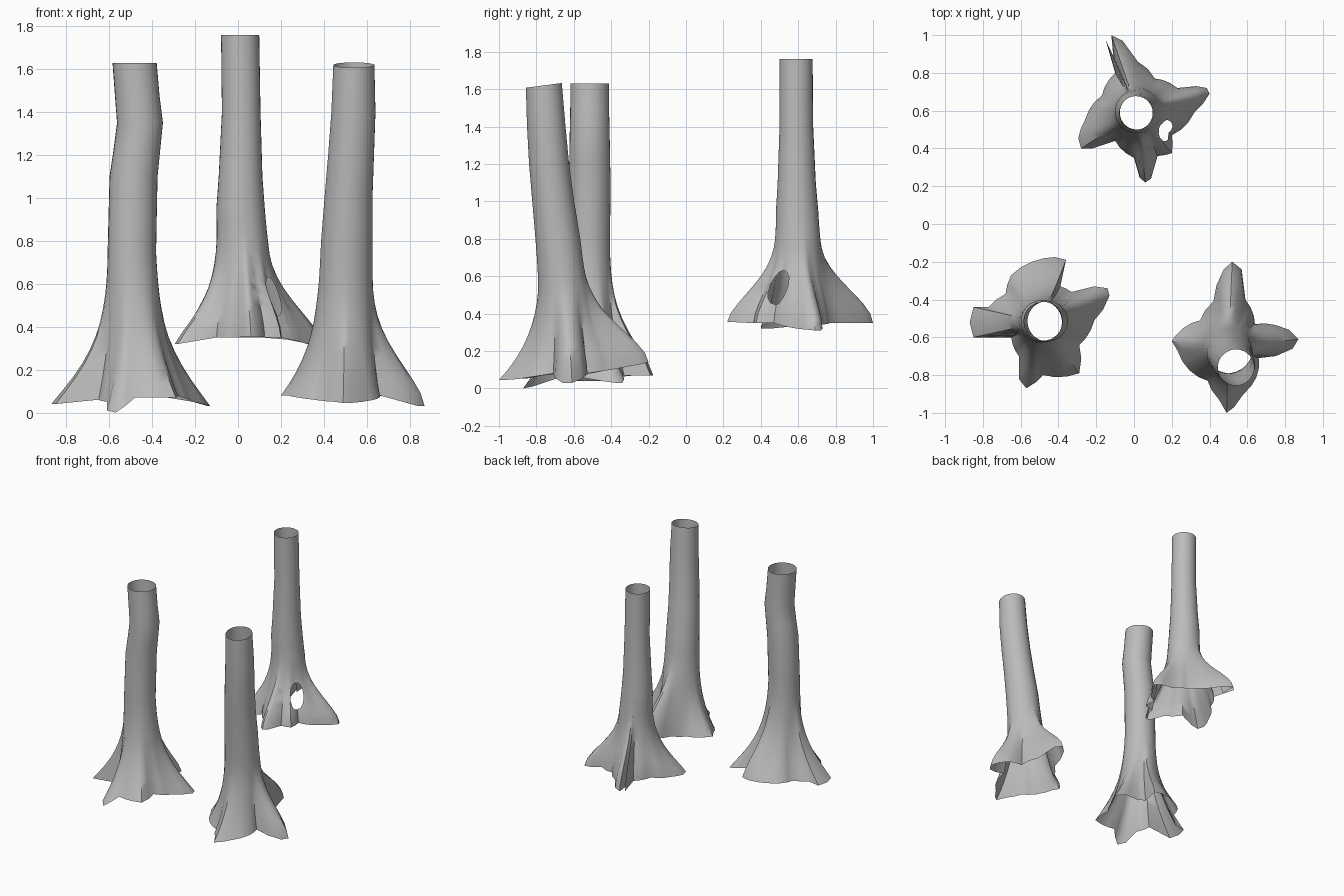
import bpy, bmesh, math
from mathutils import Vector

cube = bpy.data.objects.get("Cube")
if cube:
    bpy.data.objects.remove(cube)

bark = bpy.data.materials.new("grey_bark")
bark.use_nodes = True
GREY = (0.5, 0.5, 0.5, 1)
bark.diffuse_color = GREY
bark.node_tree.nodes["Principled BSDF"].inputs["Base Color"].default_value = GREY


def core(path, z):
    """Centre x, centre y and radius of the trunk at a height."""
    if z <= path[0][0]:
        return path[0][1:]
    for a, b in zip(path, path[1:]):
        if z <= b[0]:
            k = (z - a[0]) / (b[0] - a[0])
            return [p + (q - p) * k for p, q in zip(a[1:], b[1:])]
    return path[-1][1:]


def columns(foot, cx, cy, bulge):
    """Foot outline in polar form, with wide gaps subdivided."""
    keys = []
    for x, y, z, *own in foot:
        angle = math.atan2(y - cy, x - cx) % math.tau
        keys.append((angle, math.hypot(x - cx, y - cy), z, own[0] if own else bulge))
    keys.sort()
    out = []
    for a, b in zip(keys, keys[1:] + [(keys[0][0] + math.tau, *keys[0][1:])]):
        n = max(1, math.ceil((b[0] - a[0]) / 0.25))
        out += [[p + (q - p) * i / n for p, q in zip(a, b)] for i in range(n)]
    return out


def trunk(name, path, foot, flare_top, bulge, tilt=0, knot=None):
    cx, cy, _ = path[0][1:]
    cols = columns(foot, cx, cy, bulge)
    bm = bmesh.new()
    rows = []
    # Root flare, from the uneven foot edge up to the plain trunk
    steps = 12
    for s in range(steps + 1):
        t = s / steps
        row = []
        for angle, reach, low, a in cols:
            z = low + (flare_top - low) * t
            x, y, r = core(path, z)
            f = (1 - t ** a) ** (1 + 2 * a)
            d = Vector((math.cos(angle), math.sin(angle)))
            p = (Vector((x, y)) + d * r).lerp(Vector((cx, cy)) + d * reach, f)
            row.append(bm.verts.new((p.x, p.y, z)))
        rows.append(row)
    # Plain trunk up to the open top
    for z, x, y, r in path:
        if z > flare_top + 0.02:
            slope = tilt if z == path[-1][0] else 0
            rows.append([bm.verts.new((x + r * math.cos(c[0]), y + r * math.sin(c[0]),
                                       z + slope * r * math.sin(c[0]))) for c in cols])
    n = len(cols)
    for low, high in zip(rows, rows[1:]):
        for i in range(n):
            j = (i + 1) % n
            bm.faces.new((low[i], low[j], high[j], high[i]))
    if knot:
        cut_knothole(bm, *knot)
    mesh = bpy.data.meshes.new(name)
    bm.to_mesh(mesh)
    bm.free()
    mesh.materials.append(bark)
    obj = bpy.data.objects.new(name, mesh)
    bpy.context.collection.objects.link(obj)
    bpy.ops.object.select_all(action="DESELECT")
    obj.select_set(True)
    bpy.context.view_layer.objects.active = obj
    bpy.ops.object.shade_smooth_by_angle(angle=math.radians(50))


def cut_knothole(bm, centre, facing, half_width, half_height, sides=14):
    """Open an oval hole through the wall on one side."""
    centre, facing = Vector(centre), Vector(facing).normalized()
    side, up = Vector((-facing.y, facing.x, 0)), Vector((0, 0, 1))

    def near(face, size):
        v = face.calc_center_median() - centre
        return abs(v.dot(side)) < size and abs(v.z) < size and v.dot(facing) > -0.1

    planes = []
    for i in range(sides):
        a = math.tau * i / sides
        point = centre + side * half_width * math.cos(a) + up * half_height * math.sin(a)
        normal = (side * math.cos(a) / half_width + up * math.sin(a) / half_height).normalized()
        planes.append((point, normal))
    for point, normal in planes:
        faces = [f for f in bm.faces if near(f, 0.15)]
        parts = set(faces) | {e for f in faces for e in f.edges} | {v for f in faces for v in f.verts}
        bmesh.ops.bisect_plane(bm, geom=list(parts), plane_co=point, plane_no=normal)
    inside = [f for f in bm.faces if near(f, 0.15) and all(
        (f.calc_center_median() - p).dot(m) < 0 for p, m in planes)]
    bmesh.ops.delete(bm, geom=inside, context="FACES")


# Crooked trunk: path is height, centre x, centre y, radius
trunk("crooked_trunk",
      [(0, -.48, -.52, .12), (.5, -.49, -.52, .12), (.75, -.495, -.52, .113),
       (1.1, -.487, -.515, .112), (1.22, -.472, -.515, .109), (1.35, -.457, -.515, .107),
       (1.48, -.47, -.515, .104), (1.63, -.482, -.515, .103)],
      [(-.87, -.52, .04), (-.85, -.6, .04), (-.65, -.6, .06), (-.61, -.7, .05),
       (-.61, -.82, .01), (-.57, -.87, 0), (-.48, -.8, .07), (-.29, -.79, .07),
       (-.29, -.64, .08), (-.21, -.51, .05), (-.13, -.38, .03), (-.14, -.34, .03),
       (-.21, -.33, .05), (-.33, -.36, .07), (-.39, -.33, .07), (-.36, -.19, .07, 1.4),
       (-.42, -.175, .07, 1.4), (-.54, -.2, .07), (-.65, -.27, .07), (-.68, -.37, .06),
       (-.77, -.44, .05), (-.85, -.44, .04)],
      .8, 1.1)

# Leaning trunk
trunk("leaning_trunk",
      [(0, .5, -.65, .13), (.5, .5, -.655, .127), (.8, .507, -.685, .12),
       (1.0, .515, -.71, .112), (1.2, .527, -.732, .107), (1.4, .538, -.747, .103),
       (1.62, .54, -.76, .096)],
      [(.2, -.62, .08), (.23, -.67, .08), (.39, -.83, .055), (.45, -.93, .05),
       (.49, -1, .045), (.53, -.97, .045), (.58, -.9, .05), (.66, -.77, .07),
       (.66, -.71, .08), (.84, -.66, .03, 1.6), (.87, -.61, .03, 1.6),
       (.82, -.56, .05, 1.6), (.75, -.535, .07, 1.6), (.64, -.53, .08, 1.5),
       (.59, -.4, .1, 1.6), (.57, -.24, .13, 1.7), (.52, -.2, .14, 1.7),
       (.475, -.24, .13, 1.7), (.42, -.41, .1, 1.4), (.35, -.51, .08), (.22, -.59, .08)],
      .75, 1.0, tilt=.13)

# Raised trunk with a knothole
trunk("knothole_trunk",
      [(0, .02, .6, .115), (.8, .02, .598, .118), (.95, .012, .594, .113),
       (1.1, .012, .592, .102), (1.4, .015, .59, .09), (1.76, .01, .588, .089)],
      [(-.295, .455, .32, 1.2), (-.28, .4, .32, 1.2), (-.22, .4, .33, 1.2),
       (-.1, .44, .35), (0, .35, .35), (.03, .245, .355), (.06, .22, .355),
       (.09, .24, .355), (.125, .36, .35), (.2, .375, .35), (.2, .47, .35),
       (.32, .59, .32), (.4, .69, .31), (.385, .72, .31), (.33, .73, .32),
       (.23, .72, .34), (.11, .77, .35), (.02, .86, .35), (-.06, .97, .35, 1.8),
       (-.12, 1, .35, 1.8), (-.15, .975, .35, 1.8), (-.11, .89, .35), (-.1, .8, .35),
       (-.17, .68, .35), (-.26, .55, .33, 1.3)],
      .95, 1.6, knot=((.157, .507, .54), (1, -1, 0), .05, .09))
